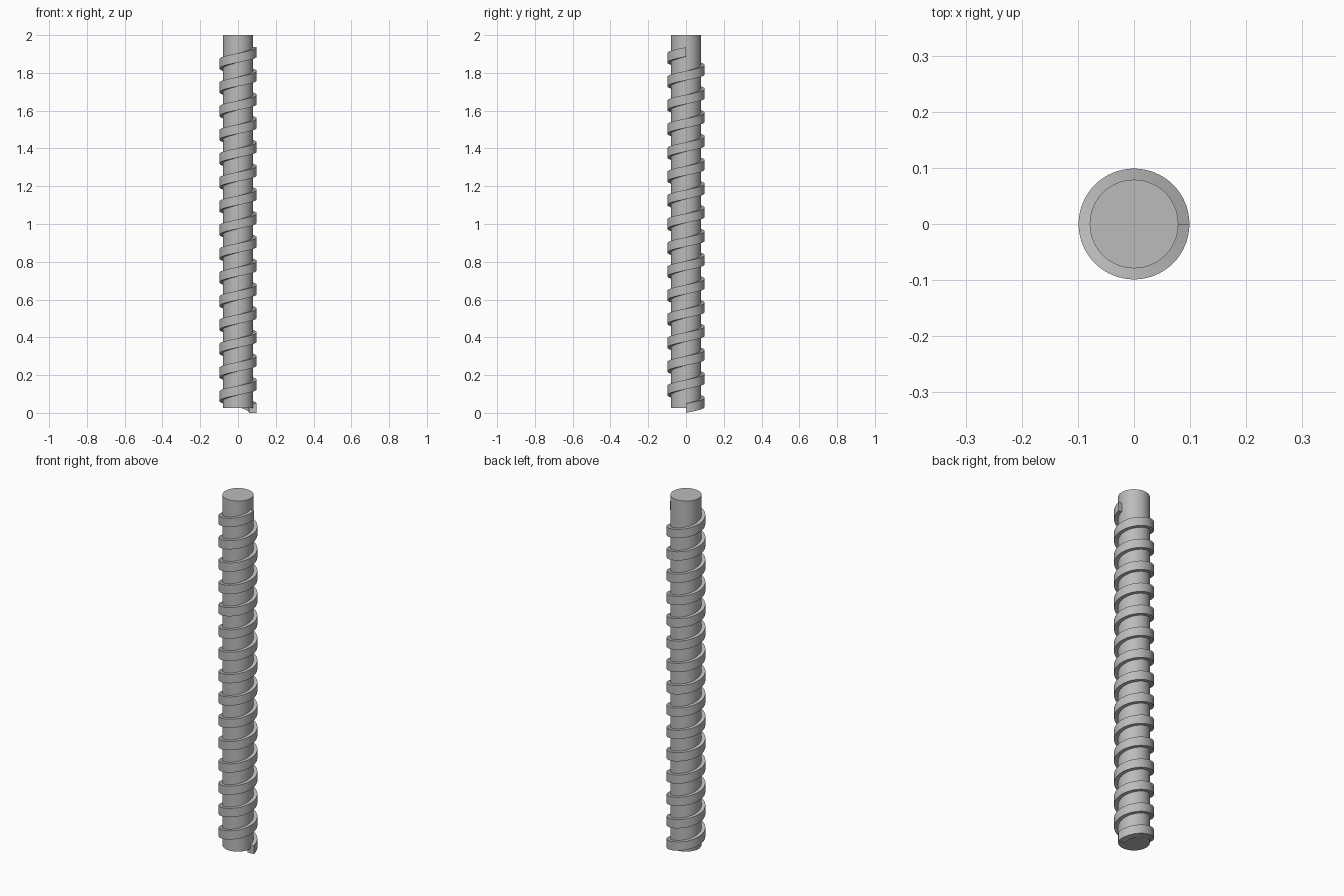
import bpy, bmesh, math
from mathutils import Matrix, Vector

if "Cube" in bpy.data.objects:
    bpy.data.objects.remove(bpy.data.objects["Cube"])

U = 2 / 20.25             # base unit: shaft length 20, half a thread below it
CORE_R = 0.8 * U
INNER_R, OUTER_R = 0.6 * U, U
THREAD_H = 0.5 * U
BASE_Z = THREAD_H / 2
TURNS, STEPS = 15, 64
RISE = 19.1 * U           # total climb of the thread

steel = bpy.data.materials.new("steel grey")
steel.use_nodes = True
colour = (0.5, 0.5, 0.5, 1)
steel.diffuse_color = colour
steel.node_tree.nodes["Principled BSDF"].inputs["Base Color"].default_value = colour


def finish(name, bm):
    """Turn a bmesh into a smooth-shaded object with sharp edges kept."""
    bmesh.ops.recalc_face_normals(bm, faces=bm.faces)
    mesh = bpy.data.meshes.new(name)
    bm.to_mesh(mesh)
    bm.free()
    mesh.materials.append(steel)
    obj = bpy.data.objects.new(name, mesh)
    bpy.context.collection.objects.link(obj)
    bpy.ops.object.select_all(action='DESELECT')
    obj.select_set(True)
    bpy.context.view_layer.objects.active = obj
    bpy.ops.object.shade_smooth_by_angle(angle=math.radians(30))
    return obj


# Plain cylindrical shaft
bm = bmesh.new()
bmesh.ops.create_cone(bm, cap_ends=True, segments=STEPS, radius1=CORE_R,
                      radius2=CORE_R, depth=2 - BASE_Z,
                      matrix=Matrix.Translation((0, 0, (2 + BASE_Z) / 2)))
finish("shaft", bm)

# Right-handed square thread: a rectangle swept up a helix
bm = bmesh.new()
profile = [(INNER_R, 0), (OUTER_R, 0), (OUTER_R, THREAD_H), (INNER_R, THREAD_H)]
rings = []
for i in range(TURNS * STEPS + 1):
    angle = 2 * math.pi * i / STEPS
    lift = RISE * i / (TURNS * STEPS)
    rings.append([bm.verts.new((r * math.cos(angle), r * math.sin(angle), z + lift))
                  for r, z in profile])
for a, b in zip(rings, rings[1:]):
    for k in range(4):
        n = (k + 1) % 4
        bm.faces.new((a[k], a[n], b[n], b[k]))
bm.faces.new(rings[0])
bm.faces.new(rings[-1])
finish("spiral_thread", bm)
